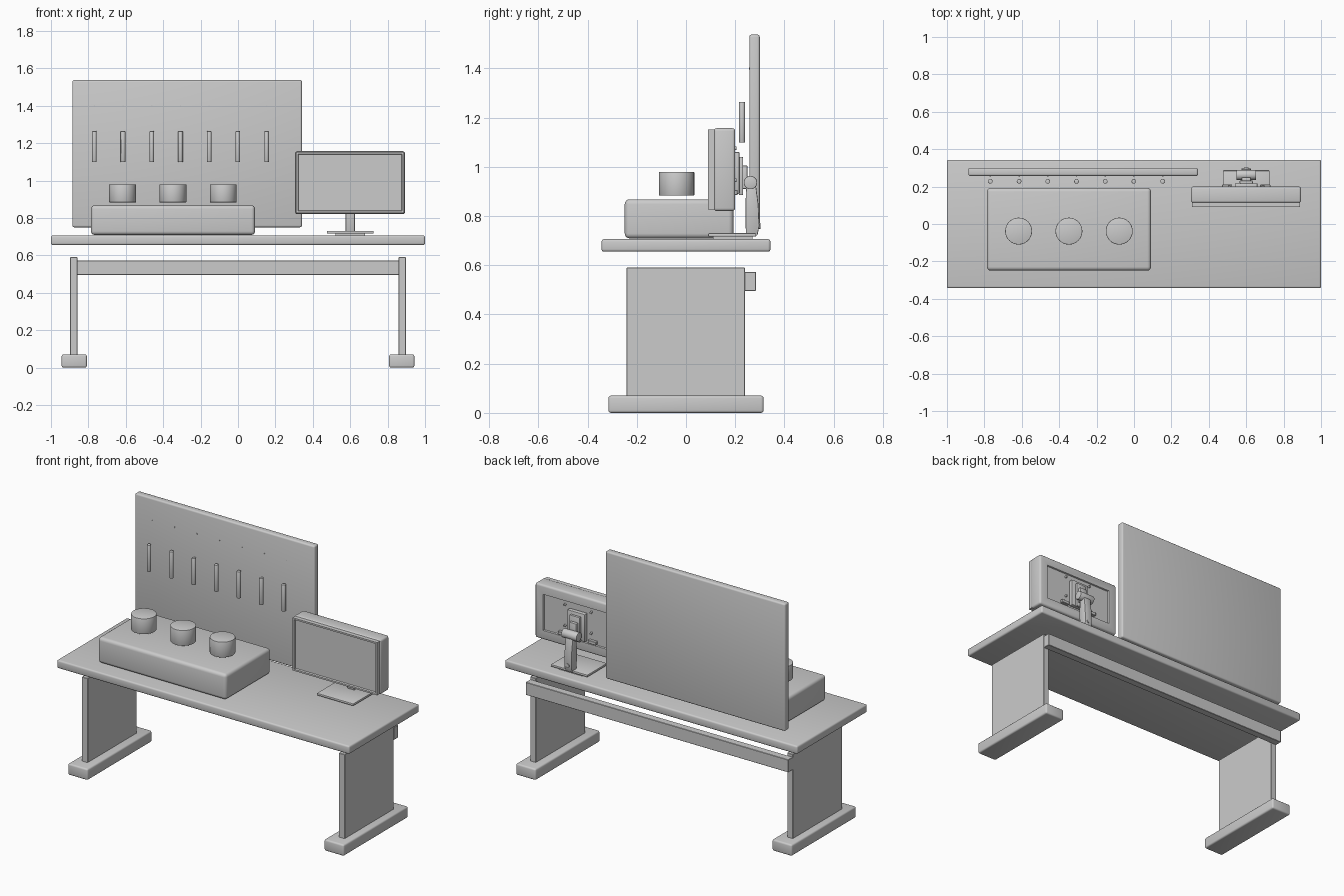
import bpy, bmesh, math
from mathutils import Matrix, Vector

if "Cube" in bpy.data.objects:
    bpy.data.objects.remove(bpy.data.objects["Cube"])

grey = bpy.data.materials.new("light_grey")
grey.diffuse_color = (0.6, 0.6, 0.6, 1)
grey.use_nodes = True
grey.node_tree.nodes["Principled BSDF"].inputs["Base Color"].default_value = grey.diffuse_color


def finish(name, bm, bevel=0, segments=3, smooth=True):
    """Bevel the sharp edges, then turn the bmesh into an object."""
    if bevel:
        edges = [e for e in bm.edges if e.calc_face_angle(0) > 0.7]
        bmesh.ops.bevel(bm, geom=edges, offset=bevel, segments=segments,
                        profile=0.5, affect='EDGES', clamp_overlap=True)
    bmesh.ops.recalc_face_normals(bm, faces=bm.faces)
    mesh = bpy.data.meshes.new(name)
    bm.to_mesh(mesh)
    bm.free()
    mesh.materials.append(grey)
    ob = bpy.data.objects.new(name, mesh)
    bpy.context.collection.objects.link(ob)
    if smooth:
        bpy.ops.object.select_all(action='DESELECT')
        ob.select_set(True)
        bpy.context.view_layer.objects.active = ob
        bpy.ops.object.shade_smooth_by_angle(angle=math.radians(35))
    return ob


def box_mesh(x, y, z):
    """Box from (min, max) ranges."""
    bm = bmesh.new()
    lo, hi = Vector((x[0], y[0], z[0])), Vector((x[1], y[1], z[1]))
    bmesh.ops.create_cube(bm, size=1, matrix=Matrix.Translation((lo + hi) / 2)
                          @ Matrix.Diagonal((*(hi - lo), 1)))
    return bm


def box(name, x, y, z, bevel=0, segments=3):
    return finish(name, box_mesh(x, y, z), bevel, segments)


def cylinder(name, centre, radius, length, axis='Z', sides=32, bevel=0, smooth=True):
    bm = bmesh.new()
    turn = {'X': Matrix.Rotation(math.pi / 2, 4, 'Y'),
            'Y': Matrix.Rotation(math.pi / 2, 4, 'X'),
            'Z': Matrix.Identity(4)}[axis]
    bmesh.ops.create_cone(bm, cap_ends=True, segments=sides, radius1=radius,
                          radius2=radius, depth=length,
                          matrix=Matrix.Translation(centre) @ turn)
    return finish(name, bm, bevel, 2, smooth)


def recess(bm, direction, border, depth):
    """Inset the face that looks along direction and push it inwards."""
    d = Vector(direction)
    bm.normal_update()
    face = max(bm.faces, key=lambda f: f.normal.dot(d) * f.calc_area())
    bmesh.ops.inset_region(bm, faces=[face], thickness=border, use_even_offset=True)
    bmesh.ops.inset_region(bm, faces=[face], thickness=0.003, use_even_offset=True)
    bmesh.ops.translate(bm, verts=face.verts, vec=-d * depth)


# Table top
box("table_top", (-1, 1), (-0.343, 0.343), (0.655, 0.706), 0.01)

# Legs and feet, mirrored left and right
for side, s in (("left", -1), ("right", 1)):
    box(side + "_leg_panel", sorted((s * 0.859, s * 0.898)), (-0.242, 0.24), (0.06, 0.59), 0.002, 1)
    box(side + "_foot", sorted((s * 0.808, s * 0.943)), (-0.315, 0.315), (0, 0.07), 0.01)

# Rear cross bar
box("cross_bar", (-0.898, 0.898), (0.238, 0.284), (0.495, 0.573), 0.002, 1)

# Back board with a row of pins and hanging tools
box("back_board", (-0.886, 0.342), (0.257, 0.3), (0.75, 1.537), 0.01)
for i in range(7):
    x = -0.768 + i * 0.1535
    cylinder(f"hanging_tool_{i + 1}", (x, 0.228, 1.181), 0.0125, 0.165, sides=16, bevel=0.002)
    cylinder(f"pin_{i + 1}", (x, 0.258, 1.4), 0.004, 0.006, 'Y', 10)

# Equipment case with three round drums
box("equipment_case", (-0.786, 0.091), (-0.249, 0.193), (0.709, 0.868), 0.02, 4)
for i in range(3):
    cylinder(f"drum_{i + 1}", (-0.617 + i * 0.269, -0.038, 0.931), 0.072, 0.096,
             sides=32, bevel=0.003)

# Monitor shell: rounded box with a shallow rear recess
shell = box_mesh((0.305, 0.893), (0.113, 0.2), (0.82, 1.157))
bmesh.ops.bevel(shell, geom=shell.edges[:], offset=0.012, segments=3, profile=0.5, affect='EDGES')
recess(shell, (0, 1, 0), 0.045, 0.008)
finish("monitor_shell", shell)

# Monitor front: thin frame around a sunken screen
front = box_mesh((0.311, 0.888), (0.09, 0.116), (0.826, 1.152))
recess(front, (0, -1, 0), 0.01, 0.01)
finish("monitor_front", front)

# Mount plates and tilt hinge
X = 0.6
box("mount_plate", (X - 0.06, X + 0.06), (0.19, 0.217), (0.89, 1.06), 0.004, 2)
box("hinge_bracket", (X - 0.035, X + 0.035), (0.215, 0.232), (0.885, 1.04), 0.004, 2)
box("hinge_arm", (X - 0.025, X + 0.025), (0.228, 0.25), (0.91, 1.005), 0.004, 2)
cylinder("tilt_hinge", (X, 0.262, 0.936), 0.027, 0.105, 'X', 24, 0.003)
for s in (-1, 1):
    box("rear_port_block", sorted((X + s * 0.075, X + s * 0.13)), (0.188, 0.21), (0.885, 0.905), 0.002, 1)
    for z in (0.945, 1.075):
        cylinder("rear_screw", (X + s * 0.09, 0.197, z), 0.007, 0.016, 'Y', 12)

# Stand post: side profile drawn in y and z, extruded along x
profile = [(0.243, 0.72), (0.29, 0.72), (0.298, 0.76), (0.294, 0.85),
           (0.282, 0.94), (0.245, 0.94), (0.242, 0.85)]
post = bmesh.new()
face = post.faces.new([post.verts.new((X - 0.025, y, z)) for y, z in profile])
ext = bmesh.ops.extrude_face_region(post, geom=[face])
bmesh.ops.translate(post, vec=(0.05, 0, 0),
                    verts=[v for v in ext["geom"] if isinstance(v, bmesh.types.BMVert)])
bmesh.ops.recalc_face_normals(post, faces=post.faces)
finish("stand_post", post, 0.004, 2)
cylinder("post_knob", (X, 0.294, 0.76), 0.012, 0.016, 'Y', 16)

# Stand base: plate over a smaller pad
box("stand_base", (0.475, 0.725), (0.09, 0.285), (0.716, 0.73), 0.004, 2)
box("base_pad", (0.52, 0.68), (0.11, 0.27), (0.705, 0.717))
